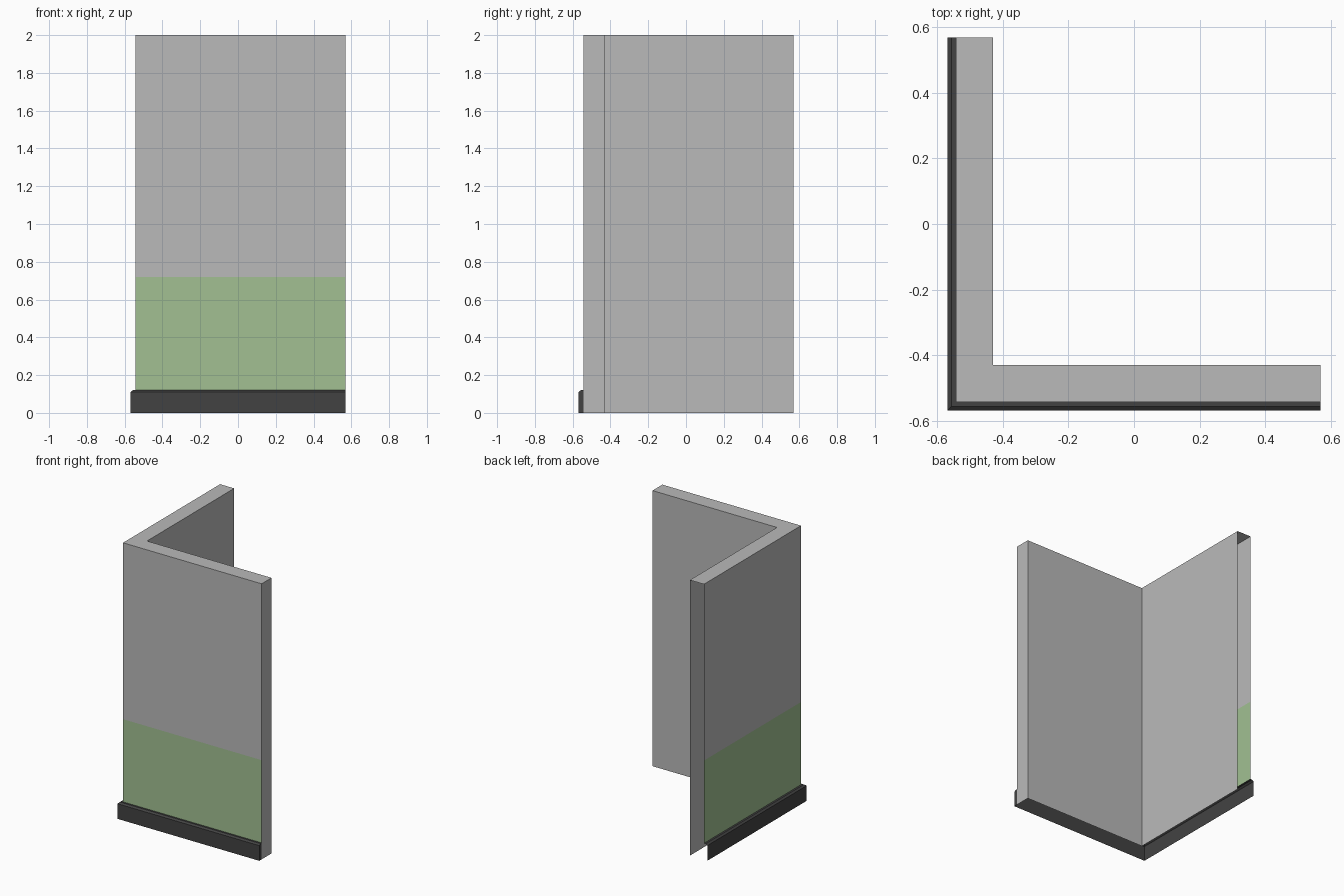
import bpy
import bmesh

if "Cube" in bpy.data.objects:
    bpy.data.objects.remove(bpy.data.objects["Cube"])

END = 0.57        # where both legs of the L stop
OUTER = -0.543    # outer wall plane
INNER = -0.43     # inner wall plane
SKIRT_TOP = 0.12
BAND_TOP = 0.72


def material(name, rgb):
    m = bpy.data.materials.new(name)
    m.diffuse_color = (*rgb, 1.0)
    m.use_nodes = True
    m.node_tree.nodes["Principled BSDF"].inputs["Base Color"].default_value = m.diffuse_color
    return m


grey = material("wall grey", (0.49, 0.49, 0.49))
green = material("painted green", (0.36, 0.53, 0.29))
dark = material("skirting charcoal", (0.055, 0.055, 0.055))


def sweep_corner(name, profile, foot, materials, rule=None):
    """Sweep an (offset, height) profile round the mitred L, capping the +x end."""
    bm = bmesh.new()
    stations = [
        [bm.verts.new((END, o, z)) for o, z in profile],
        [bm.verts.new((o, o, z)) for o, z in profile],
        [bm.verts.new((o, END, z)) for o, z in profile],
    ]
    for a, b in zip(stations, stations[1:]):
        for i in range(len(profile) - 1):
            face = bm.faces.new((a[i], b[i], b[i + 1], a[i + 1]))
            if rule and rule(face):
                face.material_index = 1
    # end cap on the right; the back end and the underside stay open
    bm.faces.new(stations[0] + [bm.verts.new((END, foot, 0))])
    mesh = bpy.data.meshes.new(name)
    bm.to_mesh(mesh)
    bm.free()
    for m in materials:
        mesh.materials.append(m)
    obj = bpy.data.objects.new(name, mesh)
    bpy.context.collection.objects.link(obj)
    return obj


def is_green_band(face):
    # outer faces below the paint line
    return all(v.co.z < BAND_TOP + 0.001 for v in face.verts)


# corner wall: inner face, top, outer face with painted lower band
sweep_corner(
    "corner_wall",
    [(INNER, 0), (INNER, 2), (OUTER, 2), (OUTER, BAND_TOP), (OUTER, SKIRT_TOP)],
    OUTER, [grey, green], is_green_band)

# chamfered skirting board along the outside
sweep_corner(
    "skirting_board",
    [(OUTER, SKIRT_TOP), (-0.557, SKIRT_TOP), (-0.57, 0.11), (-0.57, 0)],
    OUTER, [dark])
